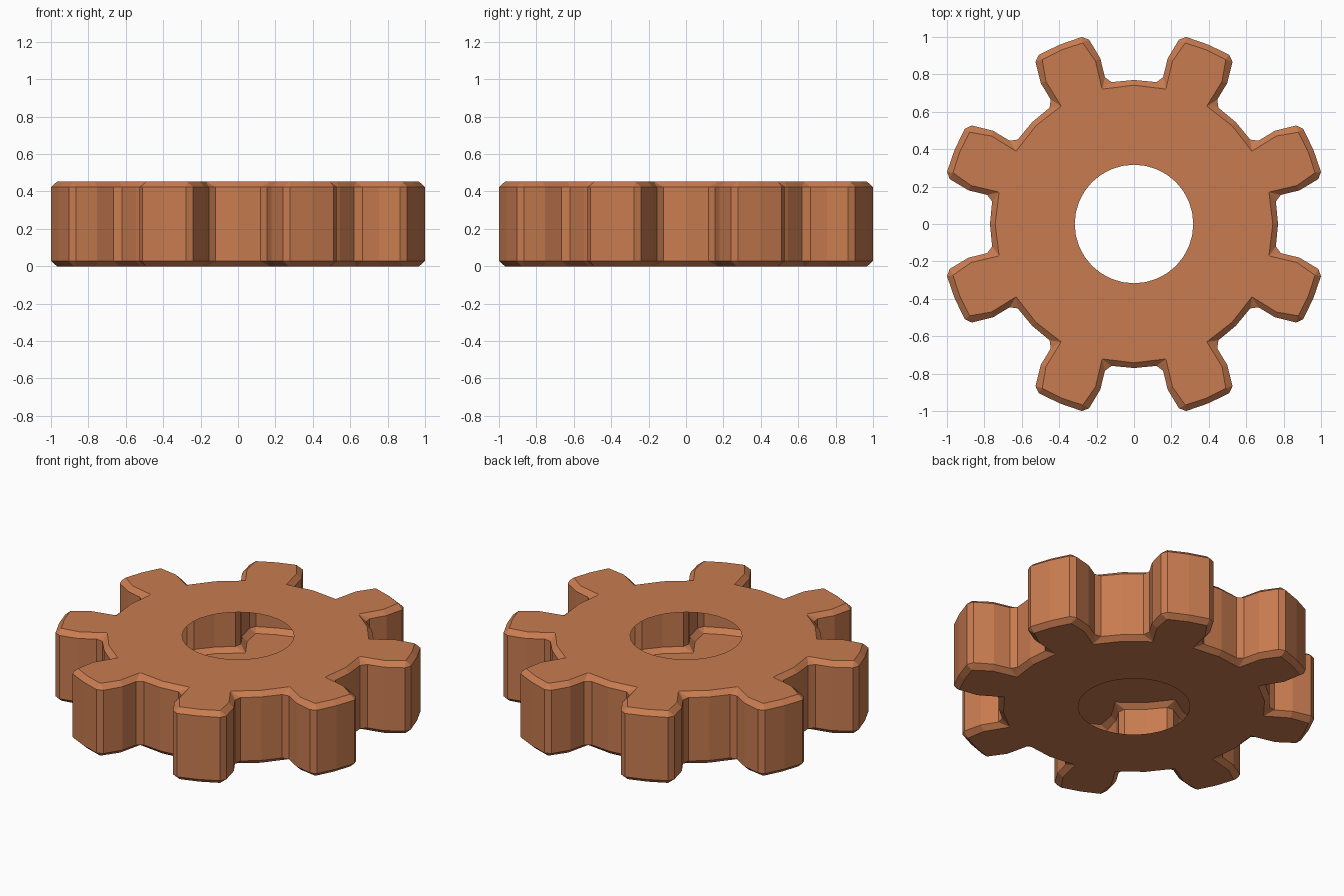
import bpy, bmesh
from math import radians, sin, cos, tau

if "Cube" in bpy.data.objects:
    bpy.data.objects.remove(bpy.data.objects["Cube"])

TEETH, H, C = 8, 0.452, 0.028
HOLE_R, HOLE_SIDES = 0.317, 32

# half tooth, valley to tip: (radius, degrees from tooth centre)
WALL = [(0.768, 13.5), (0.80, 11.3), (0.903, 11.0), (1.014, 8.8), (1.038, 6.9)]
FACE = [(0.741, 9.2), (0.741, 9.2), (0.895, 9.2), (1.006, 6.7), (1.006, 6.7)]


def outline(half, valley_r, tip_r):
    pts = []
    for k in range(TEETH):
        mid = 22.5 + 45 * k
        tooth = [(valley_r, -22.5)] + [(r, -a) for r, a in half]
        tooth += [(tip_r, 0)] + list(reversed(half))
        pts += [(r * cos(radians(mid + a)), r * sin(radians(mid + a))) for r, a in tooth]
    return pts


bm = bmesh.new()


def ring(pts, z):
    return [bm.verts.new((x, y, z)) for x, y in pts]


# toothed wall with chamfered rims
wall = outline(WALL, 0.77, 1.038)
face = outline(FACE, 0.742, 1.008)
rings = [ring(face, 0), ring(wall, C), ring(wall, H - C), ring(face, H)]
n = len(wall)
for a, b in zip(rings, rings[1:]):
    for i in range(n):
        j = (i + 1) % n
        bm.faces.new((a[i], a[j], b[j], b[i]))
bmesh.ops.remove_doubles(bm, verts=bm.verts[:], dist=1e-5)

# top and bottom plates with an open round hole (the body is a hollow shell)
hole = [(HOLE_R * cos(tau * i / HOLE_SIDES), HOLE_R * sin(tau * i / HOLE_SIDES))
        for i in range(HOLE_SIDES)]
for z, sign in ((0, -1), (H, 1)):
    edges = [e for e in bm.edges if e.is_boundary and all(abs(v.co.z - z) < 1e-4 for v in e.verts)]
    vs = ring(hole, z)
    edges += [bm.edges.new((vs[i], vs[(i + 1) % HOLE_SIDES])) for i in range(HOLE_SIDES)]
    res = bmesh.ops.triangle_fill(bm, edges=edges, use_beauty=True, normal=(0, 0, sign))
    for f in res["geom"]:
        if isinstance(f, bmesh.types.BMFace):
            f.normal_update()
            if f.normal.z * sign < 0:
                f.normal_flip()

mesh = bpy.data.meshes.new("gear")
bm.to_mesh(mesh)
bm.free()
gear = bpy.data.objects.new("gear", mesh)
bpy.context.collection.objects.link(gear)

mat = bpy.data.materials.new("copper")
mat.diffuse_color = (0.58, 0.20, 0.08, 1)
mat.use_nodes = True
mat.node_tree.nodes["Principled BSDF"].inputs["Base Color"].default_value = mat.diffuse_color
mesh.materials.append(mat)
